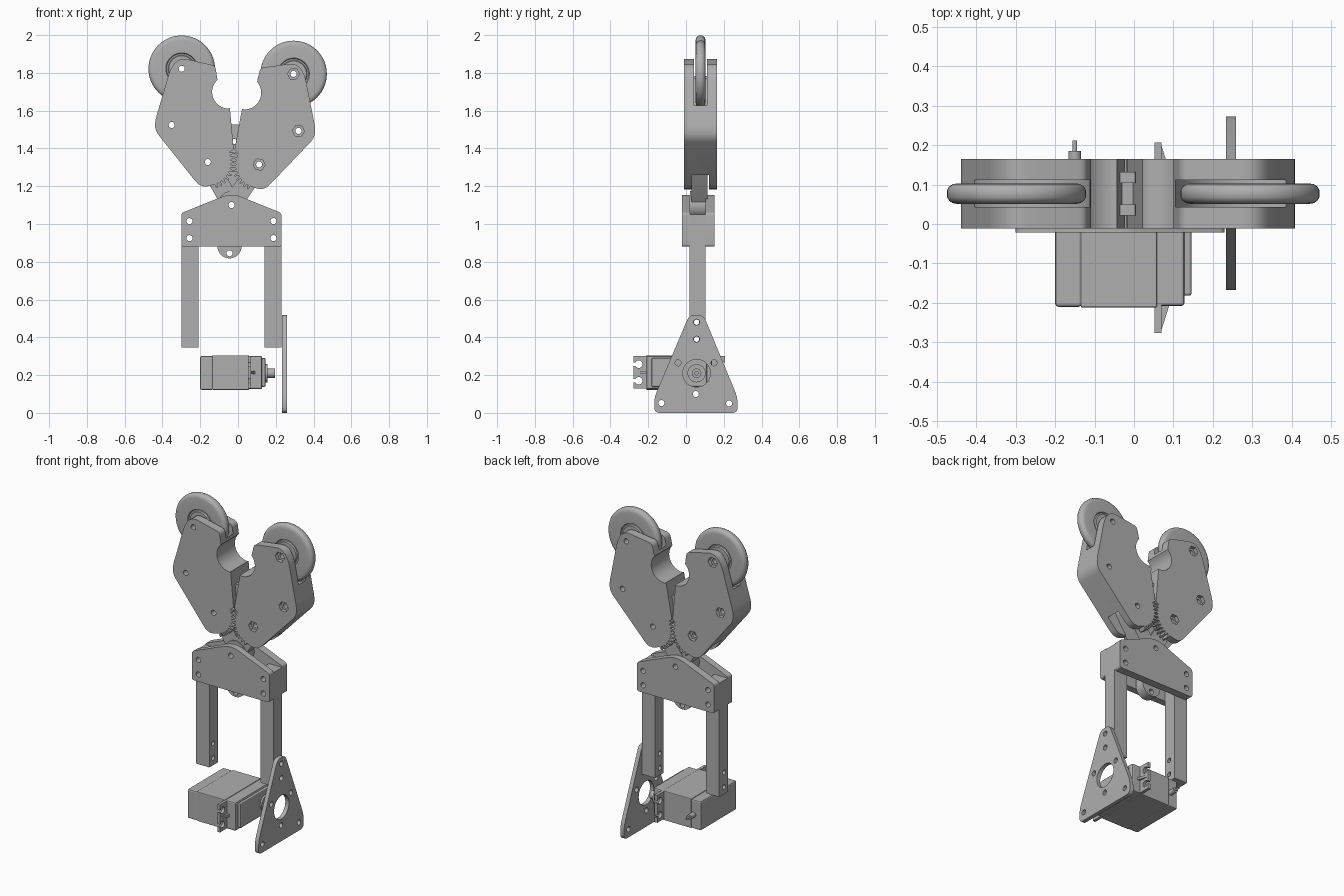
import bpy, bmesh
from math import sin, cos, pi, radians, atan2
from mathutils import Matrix, Vector

if "Cube" in bpy.data.objects:
    bpy.data.objects.remove(bpy.data.objects["Cube"], do_unlink=True)

grey = bpy.data.materials.new("plain_grey")
grey.use_nodes = True
grey.diffuse_color = (0.43, 0.43, 0.43, 1)
grey.node_tree.nodes["Principled BSDF"].inputs["Base Color"].default_value = (0.43, 0.43, 0.43, 1)


def finish(name, bm):
    bmesh.ops.recalc_face_normals(bm, faces=bm.faces)
    mesh = bpy.data.meshes.new(name)
    bm.to_mesh(mesh)
    bm.free()
    mesh.materials.append(grey)
    ob = bpy.data.objects.new(name, mesh)
    bpy.context.collection.objects.link(ob)
    return ob


def activate(ob):
    bpy.ops.object.select_all(action='DESELECT')
    ob.select_set(True)
    bpy.context.view_layer.objects.active = ob


def smooth(ob):
    activate(ob)
    bpy.ops.object.shade_smooth_by_angle(angle=radians(30))


def arc(cx, cz, r, a0, a1, n=16):
    return [(cx + r * cos(radians(a0 + (a1 - a0) * i / n)),
             cz + r * sin(radians(a0 + (a1 - a0) * i / n))) for i in range(n + 1)]


def circle(cx, cz, r, n=24):
    return arc(cx, cz, r, 0, 360, n)[:-1]


def fillet(pts):
    """Round each corner that carries a third value, its cut length."""
    out = []
    for i, p in enumerate(pts):
        if len(p) == 2:
            out.append(p)
            continue
        c = Vector(p[:2])
        a = c + (Vector(pts[i - 1][:2]) - c).normalized() * p[2]
        b = c + (Vector(pts[(i + 1) % len(pts)][:2]) - c).normalized() * p[2]
        for k in range(7):
            t = k / 6
            out.append(tuple(a * (1 - t) ** 2 + c * 2 * t * (1 - t) + b * t * t))
    return out


def capsule(p, q, r1, r2):
    ang = atan2(q[1] - p[1], q[0] - p[0]) * 180 / pi
    return arc(*p, r1, ang + 90, ang + 270) + arc(*q, r2, ang - 90, ang + 90)


def rect(u0, u1, v0, v1):
    return [(u0, v0), (u1, v0), (u1, v1), (u0, v1)]


def prism(name, poly, a, b, axis='y'):
    """Extrude a flat outline from a to b along x or y."""
    bm = bmesh.new()

    def place(d):
        return [bm.verts.new((u, d, v) if axis == 'y' else (d, u, v)) for u, v in poly]
    lo, hi = place(a), place(b)
    bm.faces.new(lo)
    bm.faces.new(hi[::-1])
    for i in range(len(lo)):
        j = (i + 1) % len(lo)
        bm.faces.new((lo[j], lo[i], hi[i], hi[j]))
    return finish(name, bm)


def cut(ob, polys, a=-0.4, b=0.4, axis='y'):
    for poly in polys:
        cutter = prism("cutter", poly, a, b, axis)
        cutter.hide_render = True
        mod = ob.modifiers.new("hole", 'BOOLEAN')
        mod.operation, mod.solver, mod.object = 'DIFFERENCE', 'EXACT', cutter
        activate(ob)
        bpy.ops.object.modifier_apply(modifier=mod.name)
        bpy.data.objects.remove(cutter, do_unlink=True)


def box(name, x, y, z, bevel=0.008):
    ob = prism(name, rect(*y, *z), *x, axis='x')
    mod = ob.modifiers.new("edges", 'BEVEL')
    mod.width, mod.segments = bevel, 2
    return ob


def lathe(name, profile):
    """Turn (radius, y) points round the y axis."""
    bm = bmesh.new()
    vs = [bm.verts.new((r, y, 0)) for r, y in profile]
    edges = [bm.edges.new((vs[i], vs[(i + 1) % len(vs)])) for i in range(len(vs))]
    bmesh.ops.spin(bm, geom=vs + edges, cent=(0, 0, 0), axis=(0, 1, 0), angle=2 * pi, steps=64)
    bmesh.ops.remove_doubles(bm, verts=bm.verts, dist=1e-5)
    return finish(name, bm)


# Jaw outline about its gear pivot, with gear teeth on the inner corner
teeth = []
for k in range(2, -8, -1):
    for da, r in ((3.6, 0.123), (1.4, 0.144), (-1.4, 0.144), (-3.6, 0.123)):
        a = radians(k * 10 + da)
        teeth.append((r * cos(a), r * sin(a)))
notch = arc(0.111, 0.371, 0.088, 133, 268)
jaw_outline = fillet([(-0.20, 0.487, 0.03), (-0.155, 0.555, 0.05), (0.04, 0.51, 0.02)]
                     + notch + [(0.117, 0.286), (0.137, 0.068)] + teeth
                     + [(-0.035, -0.14, 0.05), (-0.278, 0.165, 0.03), (-0.28, 0.215, 0.03)])
wheel_at = (-0.138, 0.494)
link_slot = [(0.2, 0.12), (0.06, 0.12), (-0.11, -0.045), (-0.2, -0.2), (0.2, -0.2)]
jaw_holes = [wheel_at, (-0.191, 0.196), (0, 0)]
half = [(0.016, 0.026), (0.068, 0.026), (0.072, 0.017), (0.08, 0.017), (0.084, 0.025),
        (0.15, 0.026), (0.162, 0.024), (0.171, 0.018), (0.176, 0.009)]
wheel_profile = half + [(r, -y) for r, y in reversed(half)]


def jaw(side, matrix):
    body = prism(side + "_jaw", jaw_outline, -0.088, 0.088)
    cut(body, [circle(*wheel_at, 0.19, 64)], -0.034, 0.034)
    cut(body, [link_slot], -0.044, 0.044)
    cut(body, [circle(*p, 0.016) for p in jaw_holes])
    cut(body, [circle(*p, 0.032, 6) for p in jaw_holes], 0.065, 0.2)
    wheel = lathe(side + "_wheel", wheel_profile)
    for v in wheel.data.vertices:
        v.co += Vector((wheel_at[0], 0, wheel_at[1]))
    for ob in (body, wheel):
        smooth(ob)
        ob.matrix_world = matrix


right_pivot, left_pivot, hub = (-0.16, 1.328), (0.112, 1.315), (-0.034, 1.10)
jaw("right", Matrix.Translation((right_pivot[0], 0.077, right_pivot[1])))
jaw("left", Matrix.Translation((left_pivot[0], 0.077, left_pivot[1]))
    @ Matrix.Rotation(radians(5.2), 4, 'Y') @ Matrix.Rotation(pi, 4, 'Z'))

# Links from the jaw pivots to the hub
for name, p, y0, y1 in (("right_link", right_pivot, 0.03, 0.112), ("left_link", left_pivot, 0.028, 0.114)):
    ob = prism(name, capsule(hub, p, 0.05, 0.05), y0, y1)
    cut(ob, [circle(*p, 0.016), circle(*hub, 0.016)])
    smooth(ob)

hub_disc = prism("hub_disc", circle(*hub, 0.074, 40), 0.022, 0.103)
cut(hub_disc, [circle(*hub, 0.016)])
smooth(hub_disc)

# Centre bar with a rounded lug below and a fork on top
bar = prism("centre_bar", capsule((-0.045, 0.882), (-0.023, 1.40), 0.064, 0.025), 0.04, 0.1)
cut(bar, [circle(-0.045, 0.845, 0.016), circle(*hub, 0.016)])
smooth(bar)
fork = prism("centre_fork", fillet([(-0.044, 1.37), (0.0, 1.37), (0.004, 1.528, 0.006),
                                    (-0.04, 1.528, 0.006)]), 0.022, 0.132)
cut(fork, [circle(-0.02, 1.437, 0.014)])
cut(fork, [rect(-0.2, 0.2, 1.48, 1.6)], 0.05, 0.104)
smooth(fork)

# Bracket plates and legs
bracket = fillet([(-0.30, 0.88, 0.015), (0.23, 0.88, 0.015), (0.23, 1.058, 0.015),
                  (-0.034, 1.165, 0.06), (-0.30, 1.058, 0.015)])
bracket_holes = [circle(x, z, 0.016) for x in (-0.257, 0.188) for z in (0.925, 1.015)]
for name, y0, y1 in (("bracket_front", -0.022, 0.02), ("bracket_back", 0.104, 0.152)):
    ob = prism(name, bracket, y0, y1)
    cut(ob, bracket_holes + [circle(*hub, 0.016)])
    smooth(ob)
for name, x, holes in (("right_leg", -0.30, bracket_holes[:2]), ("left_leg", 0.14, bracket_holes[2:])):
    ob = prism(name, rect(x, x + 0.09, 0.345, 1.05), 0.019, 0.104)
    cut(ob, holes)
    cut(ob, [circle(0.056, z, 0.014) for z in (0.39, 0.48)], axis='x')
    smooth(ob)

# Triangular motor plate
tri = fillet([(-0.168, 0, 0.03), (0.273, 0, 0.03), (0.273, 0.082, 0.035),
              (0.093, 0.518, 0.03), (0.017, 0.518, 0.03), (-0.168, 0.082, 0.035)])
shaft = (0.056, 0.21)
plate = prism("motor_plate", tri, 0.234, 0.259, 'x')
cut(plate, [circle(*shaft, 0.073, 40)]
    + [circle(y, z, 0.016) for y, z in ((-0.13, 0.052), (0.228, 0.05), (-0.042, 0.265),
                                        (0.148, 0.265), (0.056, 0.39), (0.056, 0.48), (0.052, 0.1))],
    axis='x')
smooth(plate)

# Motor
box("motor_rear_cap", (-0.2, -0.132), (-0.21, 0.14), (0.122, 0.302))
box("motor_body", (-0.135, 0.058), (-0.212, 0.142), (0.122, 0.304), 0.004)
box("motor_front_cap", (0.055, 0.128), (-0.208, 0.138), (0.126, 0.302), 0.008)
box("motor_lid", (0.12, 0.146), (-0.182, 0.11), (0.138, 0.29), 0.006)
ears = prism("motor_ears", rect(-0.277, 0.207, 0.13, 0.3), 0.052, 0.07, 'x')
for y, edge in ((-0.25, -0.29), (0.18, 0.22)):
    for z in (0.17, 0.258):
        cut(ears, [circle(y, z, 0.02), rect(min(y, edge), max(y, edge), z - 0.009, z + 0.009)], axis='x')
for name, y0, y1 in (("front_gusset", -0.205, -0.268), ("back_gusset", 0.135, 0.198)):
    ob = prism(name, [(y0, 0), (y0, 0.02), (y1, 0)], 0.207, 0.221, 'x')
    for v in ob.data.vertices:   # lay the web flat against the ear
        v.co = Vector((0.07 + v.co.z, v.co.y, v.co.x))
for name, r, x0, x1 in (("output_boss", 0.048, 0.14, 0.157), ("output_shaft", 0.025, 0.15, 0.195)):
    ob = prism(name, circle(*shaft, r, 32), x0, x1, 'x')
    if name == "output_shaft":
        cut(ob, [circle(*shaft, 0.01)], 0.17, 0.3, 'x')
    smooth(ob)
for name, r, y1 in (("cable_grommet", 0.016, 0.185), ("cable_stub", 0.006, 0.212)):
    smooth(prism(name, circle(-0.15, 0.21, r), 0.135, y1))
